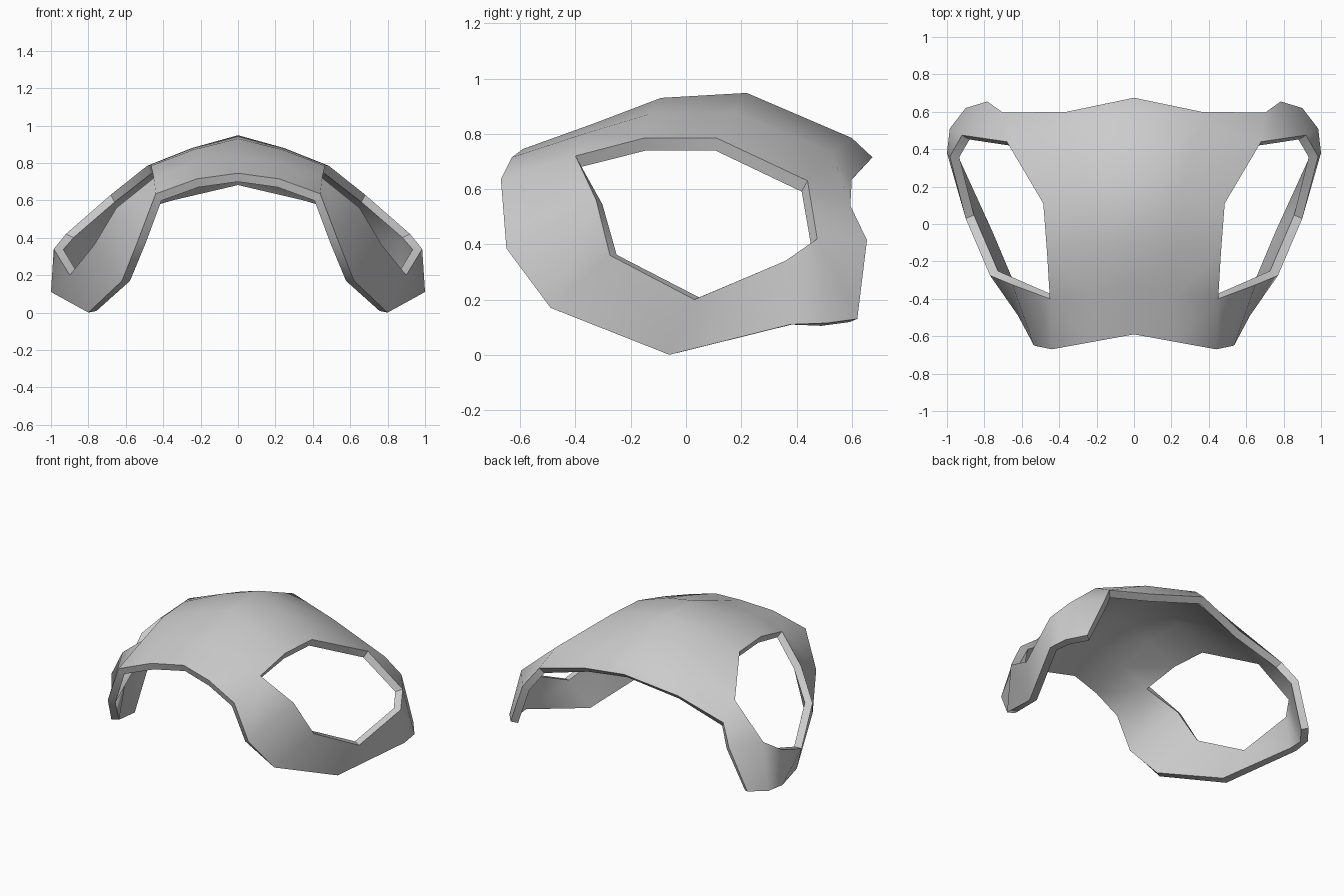
import bpy, bmesh

if "Cube" in bpy.data.objects:
    bpy.data.objects.remove(bpy.data.objects["Cube"])

# Top strip: centre line, mid line and side line, front to back (right half)
centre = [(0, -.59, .745), (0, -.34, .835), (0, -.09, .93), (0, .22, .948), (0, .60, .785), (0, .675, .715)]
mid = [(.22, -.63, .715), (.23, -.37, .80), (.235, -.13, .872), (.245, .17, .88), (.35, .53, .73), (.36, .60, .635)]
side = [(.44, -.67, .635), (.45, -.40, .72), (.465, -.15, .785), (.485, .11, .785), (.68, .44, .63), (.70, .595, .54)]
# Side loop below the opening: opening edge and outer edge, front to back
hole = [(.65, -.325, .56), (.77, -.275, .36), (.90, .03, .20), (.985, .36, .34), (.92, .475, .42)]
rim = [(.535, -.65, .385), (.62, -.49, .17), (.80, -.06, 0), (1, .38, .11), (.985, .51, .115)]
rear = [(.90, .62, .13), (.785, .655, .415)]

bm = bmesh.new()
C, M, S, H, R, B = [[bm.verts.new(p) for p in row] for row in (centre, mid, side, hole, rim, rear)]


def strip(a, b):
    for i in range(len(a) - 1):
        bm.faces.new((a[i], b[i], b[i + 1], a[i + 1]))


strip(C, M)
strip(M, S)
strip([S[1]] + H, [S[0]] + R)
# Rear corner joining the side loop back to the top strip
bm.faces.new((H[4], R[4], B[0], B[1]))
bm.faces.new((S[4], H[4], B[1], S[5]))

mesh = bpy.data.meshes.new("shell")
bm.to_mesh(mesh)
bm.free()
shell = bpy.data.objects.new("curved_shell", mesh)
bpy.context.collection.objects.link(shell)
bpy.context.view_layer.objects.active = shell
shell.select_set(True)

# Mirror the half and give the shell its inward thickness
mirror = shell.modifiers.new("mirror", 'MIRROR')
mirror.use_clip = True
solid = shell.modifiers.new("thickness", 'SOLIDIFY')
solid.thickness = 0.048
solid.offset = -1
solid.use_even_offset = True
for name in ("mirror", "thickness"):
    bpy.ops.object.modifier_apply(modifier=name)
bpy.ops.object.shade_smooth_by_angle(angle=0.7)
